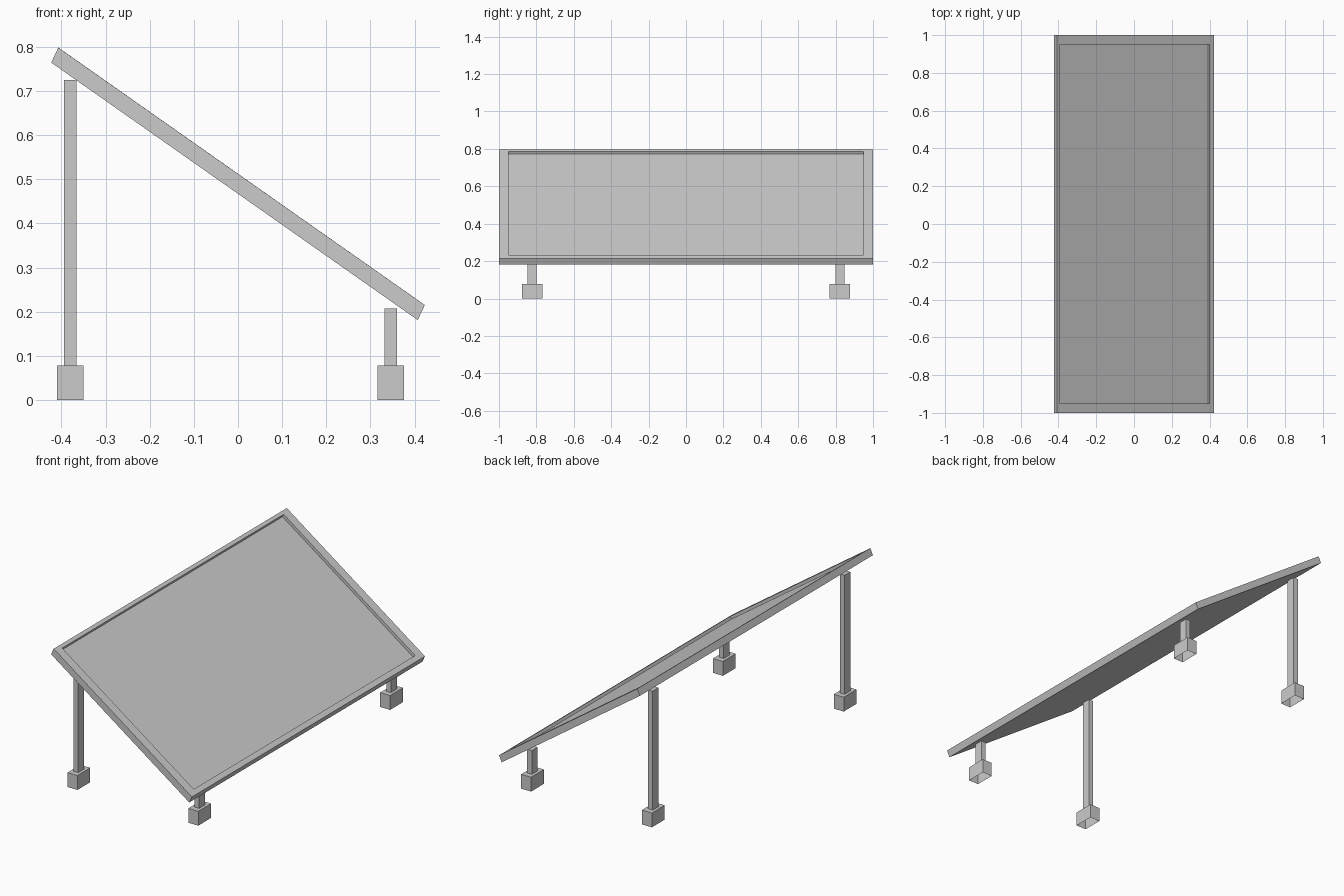
import bpy
import bmesh

if "Cube" in bpy.data.objects:
    bpy.data.objects.remove(bpy.data.objects["Cube"])


def ring(x0, z0, x1, z1, y0, y1):
    """Four corners, counter-clockwise from above; z may differ at each x end."""
    return [(x0, y0, z0), (x1, y0, z1), (x1, y1, z1), (x0, y1, z0)]


def loft(name, rings, cap_bottom):
    bm = bmesh.new()
    rows = [[bm.verts.new(p) for p in r] for r in rings]
    for a, b in zip(rows, rows[1:]):
        for i in range(4):
            j = (i + 1) % 4
            bm.faces.new((a[i], a[j], b[j], b[i]))
    bm.faces.new(rows[-1])
    if cap_bottom:
        bm.faces.new(rows[0][::-1])
    mesh = bpy.data.meshes.new(name)
    bm.to_mesh(mesh)
    bm.free()
    obj = bpy.data.objects.new(name, mesh)
    bpy.context.collection.objects.link(obj)
    return obj


# Tilted panel: underside, outer top edge, inner rim, sunken face
loft("tilted_panel", [
    ring(-0.423, 0.764, 0.407, 0.181, -1, 1),
    ring(-0.407, 0.798, 0.423, 0.215, -1, 1),
    ring(-0.391, 0.787, 0.399, 0.232, -0.95, 0.95),
    ring(-0.398, 0.772, 0.392, 0.217, -0.95, 0.95),
], True)


# Legs: open-bottomed foot block with a slimmer post rising from it
def leg(name, x, y, top):
    def level(hx, hy, z):
        return ring(x - hx, z, x + hx, z, y - hy, y + hy)
    loft(name, [level(0.03, 0.055, 0), level(0.03, 0.055, 0.078),
                level(0.014, 0.025, 0.078), level(0.014, 0.025, top)], False)


for side, y in (("front", -0.823), ("back", 0.823)):
    leg("tall_leg_" + side, -0.38, y, 0.724)
    leg("short_leg_" + side, 0.346, y, 0.207)
